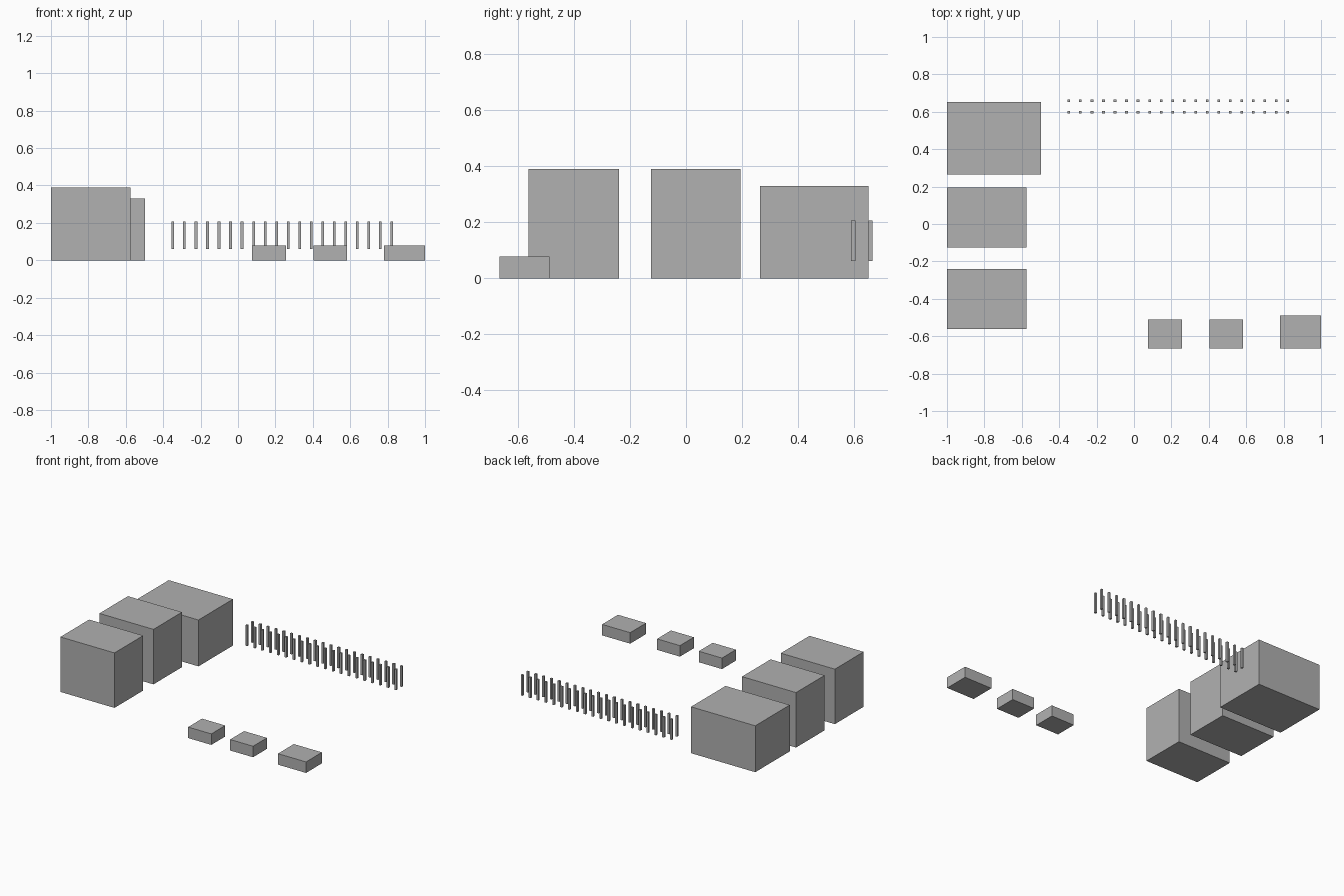
import bpy

cube = bpy.data.objects.get("Cube")
if cube:
    bpy.data.objects.remove(cube, do_unlink=True)

grey = bpy.data.materials.new("plain_grey")
grey.use_nodes = True
GREY = (0.44, 0.44, 0.44, 1)
grey.diffuse_color = GREY
grey.node_tree.nodes["Principled BSDF"].inputs["Base Color"].default_value = GREY


def box(name, x, y, z):
    """Flat-sided block spanning the given (low, high) ranges."""
    spans = (x, y, z)
    bpy.ops.mesh.primitive_cube_add(size=1, location=[(a + b) / 2 for a, b in spans])
    obj = bpy.context.object
    obj.name = name
    obj.scale = [b - a for a, b in spans]
    bpy.ops.object.transform_apply(location=False, rotation=False, scale=True)
    obj.data.materials.append(grey)
    return obj


# Tall sockets along the right edge
box("front_double_socket", (-1, -0.576), (-0.562, -0.24), (0, 0.39))
box("middle_double_socket", (-1, -0.576), (-0.125, 0.195), (0, 0.39))
box("network_socket", (-1, -0.496), (0.265, 0.652), (0, 0.329))

# Low sockets along the front edge
box("inner_video_socket", (0.075, 0.257), (-0.666, -0.51), (0, 0.078))
box("outer_video_socket", (0.405, 0.584), (-0.666, -0.51), (0, 0.078))
box("power_socket", (0.78, 1), (-0.666, -0.488), (0, 0.078))

# Two rows of header pins along the back, repeated from one pin
pin = box("header_pins", (-0.355, -0.341), (0.59, 0.605), (0.061, 0.207))
for label, count, step in (("columns", 20, (0.0616, 0, 0)), ("rows", 2, (0, 0.061, 0))):
    array = pin.modifiers.new(label, 'ARRAY')
    array.count = count
    array.use_relative_offset = False
    array.use_constant_offset = True
    array.constant_offset_displace = step
